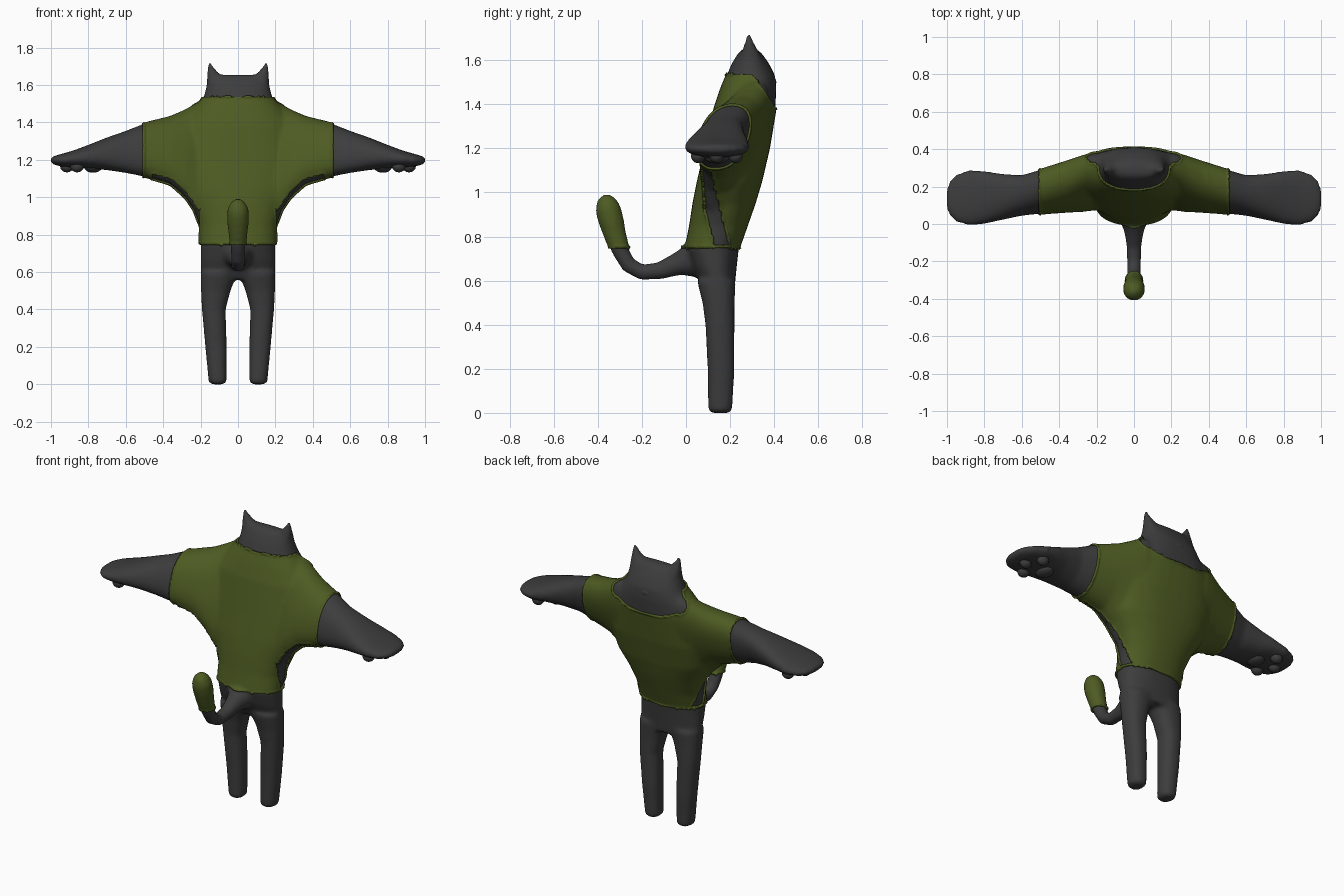
import bpy, bmesh
from math import cos, sin, pi, copysign
from mathutils import Vector

if "Cube" in bpy.data.objects:
    bpy.data.objects.remove(bpy.data.objects["Cube"], do_unlink=True)


def material(name, rgb):
    m = bpy.data.materials.new(name)
    m.use_nodes = True
    m.diffuse_color = (*rgb, 1)
    bsdf = m.node_tree.nodes["Principled BSDF"]
    bsdf.inputs["Base Color"].default_value = (*rgb, 1)
    bsdf.inputs["Roughness"].default_value = 0.8
    return m


fur = material("charcoal fur", (0.046, 0.046, 0.046))
cloth = material("olive cloth", (0.075, 0.105, 0.016))


def add_object(name, bm, mat):
    me = bpy.data.meshes.new(name)
    bm.to_mesh(me)
    bm.free()
    me.materials.append(mat)
    for p in me.polygons:
        p.use_smooth = True
    ob = bpy.data.objects.new(name, me)
    bpy.context.collection.objects.link(ob)
    return ob


def loft(bm, rings, power=2.3, sides=32):
    """Closed tube through (centre, axis u, axis v) superellipse rings."""
    def curve(t):
        return copysign(abs(t) ** (2 / power), t)
    loops = []
    for c, u, v in rings:
        angles = [2 * pi * i / sides for i in range(sides)]
        loops.append([bm.verts.new(c + u * curve(cos(a)) + v * curve(sin(a))) for a in angles])
    for a, b in zip(loops, loops[1:]):
        for i in range(sides):
            j = (i + 1) % sides
            bm.faces.new((a[i], a[j], b[j], b[i]))
    bm.faces.new(loops[0][::-1])
    bm.faces.new(loops[-1])


def upright(rows):
    """Rings stacked in z: (z, x0, x1, y0, y1)."""
    return [(Vector(((x0 + x1) / 2, (y0 + y1) / 2, z)),
             Vector(((x1 - x0) / 2, 0, 0)), Vector((0, (y1 - y0) / 2, 0)))
            for z, x0, x1, y0, y1 in rows]


def sideways(rows, s):
    """Rings along x: (x, y0, y1, z0, z1, lean)."""
    return [(Vector((s * x, (y0 + y1) / 2, (z0 + z1) / 2)),
             Vector((0, (y1 - y0) / 2 - abs(k) * 0.5, 0)), Vector((0, k, (z1 - z0) / 2)))
            for x, y0, y1, z0, z1, k in rows]


bm = bmesh.new()

# Torso, neck and head
torso = [(0.56, 0.195, 0.08, 0.22), (0.66, 0.2, 0.03, 0.23), (0.75, 0.2, 0.0, 0.24),
         (0.85, 0.205, 0.02, 0.275), (0.95, 0.24, 0.035, 0.31), (1.05, 0.3, 0.055, 0.34),
         (1.2, 0.33, 0.09, 0.375), (1.38, 0.3, 0.13, 0.405), (1.47, 0.235, 0.16, 0.41),
         (1.53, 0.185, 0.185, 0.405), (1.58, 0.172, 0.205, 0.38), (1.63, 0.162, 0.235, 0.345),
         (1.655, 0.15, 0.26, 0.315)]
loft(bm, upright([(z, -w, w, y0, y1) for z, w, y0, y1 in torso]))

# Tail
path = [(0.12, 0.69, 0.11), (0.04, 0.70, 0.085), (-0.04, 0.675, 0.052), (-0.12, 0.645, 0.04),
        (-0.2, 0.638, 0.037), (-0.26, 0.67, 0.037), (-0.295, 0.73, 0.039), (-0.32, 0.8, 0.045),
        (-0.342, 0.88, 0.053), (-0.355, 0.93, 0.052), (-0.36, 0.965, 0.038), (-0.362, 0.985, 0.015)]
rings = []
for i, (y, z, r) in enumerate(path):
    a, b = path[max(i - 1, 0)], path[min(i + 1, len(path) - 1)]
    d = Vector((0, b[0] - a[0], b[1] - a[1])).normalized()
    rings.append((Vector((0, y, z)), Vector((r, 0, 0)), Vector((0, -d.z, d.y)) * r))
loft(bm, rings, power=2)

arm = [(0.0, 0.08, 0.4, 0.9, 1.5, 0.09), (0.22, 0.07, 0.385, 0.91, 1.5, 0.09),
       (0.28, 0.06, 0.37, 1.0, 1.465, 0.08), (0.36, 0.055, 0.345, 1.07, 1.43, 0.06),
       (0.5, 0.045, 0.3, 1.11, 1.395, 0.04), (0.6, 0.035, 0.27, 1.13, 1.355, 0.03),
       (0.7, 0.015, 0.275, 1.145, 1.32, 0.02), (0.8, -0.005, 0.288, 1.155, 1.28, 0.01),
       (0.88, -0.008, 0.29, 1.16, 1.25, 0), (0.95, 0.01, 0.265, 1.165, 1.23, 0),
       (0.985, 0.045, 0.23, 1.175, 1.22, 0), (1.003, 0.085, 0.185, 1.185, 1.21, 0)]
leg = [(0, 0.075, 0.14, 0.115, 0.195), (0.012, 0.06, 0.157, 0.1, 0.21),
       (0.2, 0.06, 0.175, 0.098, 0.22), (0.4, 0.066, 0.193, 0.088, 0.22),
       (0.5, 0.04, 0.198, 0.075, 0.22), (0.6, 0.0, 0.2, 0.05, 0.226)]
ear = [(1.57, 0.07, 0.165, 0.23, 0.36), (1.63, 0.07, 0.167, 0.25, 0.335),
       (1.665, 0.105, 0.166, 0.262, 0.315), (1.7, 0.132, 0.165, 0.272, 0.3),
       (1.722, 0.142, 0.162, 0.277, 0.295)]
for s in (1, -1):
    loft(bm, sideways(arm, s))
    for part in (leg, ear):
        loft(bm, upright([(z, s * a, s * b, y0, y1) for z, a, b, y0, y1 in part]))
bmesh.ops.recalc_face_normals(bm, faces=bm.faces)

# Fuse the parts into one soft skin
rough = add_object("body_blend", bm, fur)
remesh = rough.modifiers.new("fuse", "REMESH")
remesh.mode = "VOXEL"
remesh.voxel_size = 0.012
soften = rough.modifiers.new("soften", "SMOOTH")
soften.factor = 0.5
soften.iterations = 8
bpy.context.view_layer.update()
fused = bpy.data.meshes.new_from_object(rough.evaluated_get(bpy.context.evaluated_depsgraph_get()))
bm = bmesh.new()
bm.from_mesh(fused)
bpy.data.objects.remove(rough, do_unlink=True)
bpy.data.meshes.remove(fused)

# Cut clean edges for hem, cuffs, neckline and the bare strips under the arms
HEM, CUFF, COLLAR, SLOPE = 0.75, 0.5, 1.53, 0.24
cuts = [((0, 0, HEM), (0, 0, 1)), ((CUFF, 0, 0), (1, 0, 0)), ((-CUFF, 0, 0), (1, 0, 0)),
        ((0, 0, COLLAR), (0, 0, 1)), ((0, 0.3, COLLAR), (0, 1.5, 1)),
        ((0, 0.055, 1.05), (0, 1, SLOPE)), ((0, 0.13, 1.05), (0, 1, SLOPE))]
for point, normal in cuts:
    bmesh.ops.bisect_plane(bm, geom=bm.verts[:] + bm.edges[:] + bm.faces[:], dist=0.0005,
                           plane_co=point, plane_no=Vector(normal).normalized())
bm.normal_update()


def clothed(f):
    c, n = f.calc_center_median(), f.normal
    if c.z < HEM or abs(c.x) > CUFF or c.z > min(COLLAR, COLLAR - 1.5 * (c.y - 0.3)):
        return False
    across = c.y + SLOPE * (c.z - 1.05)
    bare = (0.055 < across < 0.13 and 0.15 < abs(c.x) < 0.46 and 0.765 < c.z < 1.16
            and n.z < 0.2 and n.y > -0.85)
    return not bare


# Shirt: a copy of the covered skin, lifted off it, with raised hems
shirt = bm.copy()
bmesh.ops.delete(shirt, geom=[f for f in shirt.faces if not clothed(f)], context="FACES")
moves = [(v, v.normal.copy() * (0.011 if v.is_boundary else 0.006)) for v in shirt.verts]
for v, offset in moves:
    v.co += offset
shirt_ob = add_object("shirt", shirt, cloth)
thick = shirt_ob.modifiers.new("thickness", "SOLIDIFY")
thick.thickness = 0.012
thick.offset = -1
add_object("body", bm, fur)


# Muzzle and paw pads
def ball(bm, centre, size):
    made = bmesh.ops.create_uvsphere(bm, u_segments=20, v_segments=12, radius=1)["verts"]
    for v in made:
        v.co = Vector(centre) + v.co * Vector(size)


bm = bmesh.new()
ball(bm, (0, 0.375, 1.5), (0.06, 0.035, 0.035))
add_object("muzzle", bm, fur)

for s, side in ((1, "left"), (-1, "right")):
    bm = bmesh.new()
    ball(bm, (s * 0.775, 0.14, 1.163), (0.048, 0.06, 0.032))
    for x, y in ((0.86, 0.055), (0.915, 0.14), (0.86, 0.225)):
        ball(bm, (s * x, y, 1.165), (0.036, 0.032, 0.032))
    add_object(side + "_paw_pads", bm, fur)
